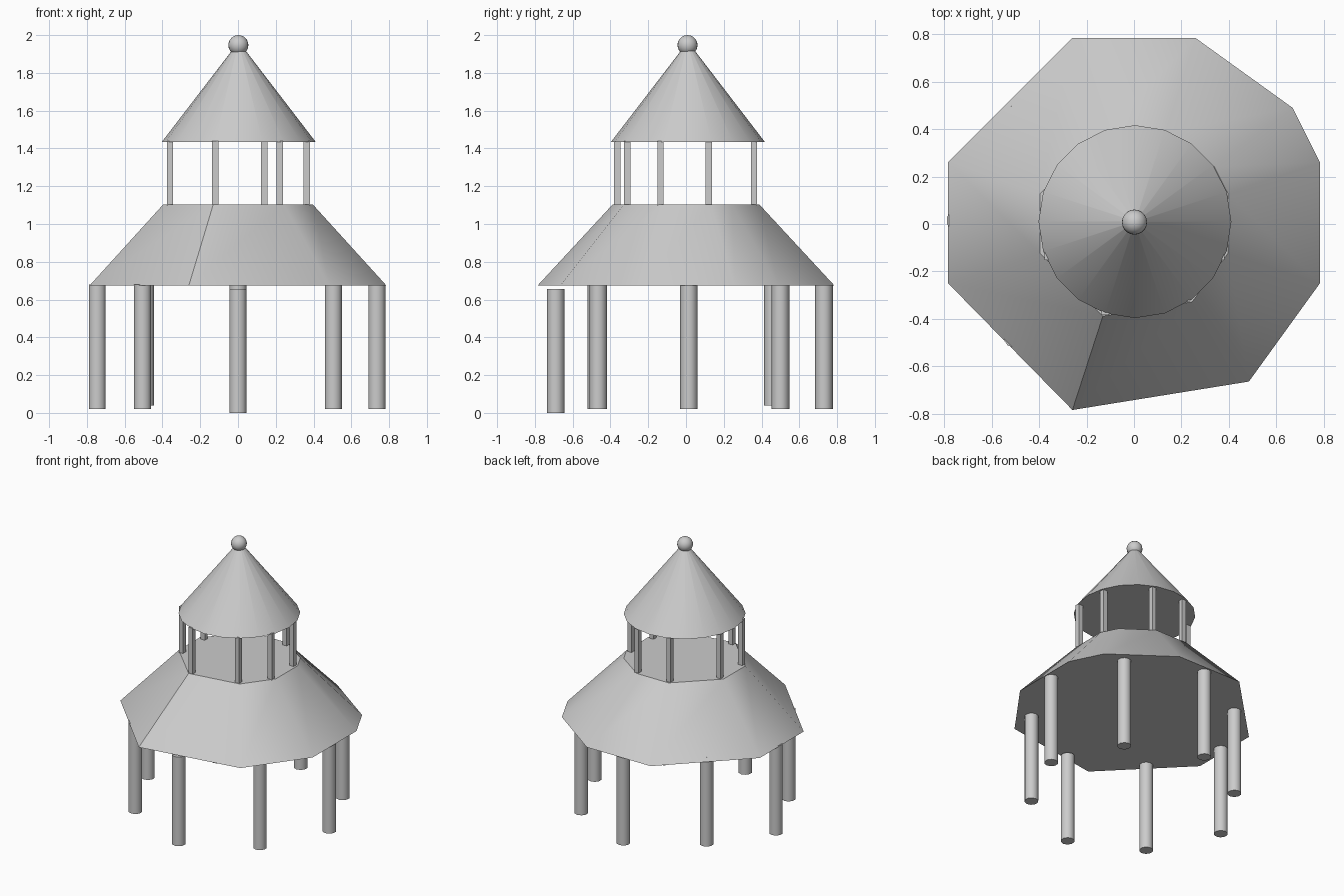
import bpy, bmesh, math

if "Cube" in bpy.data.objects:
    bpy.data.objects.remove(bpy.data.objects["Cube"])


def make_object(name, bm, smooth=36):
    bmesh.ops.recalc_face_normals(bm, faces=bm.faces)
    mesh = bpy.data.meshes.new(name)
    bm.to_mesh(mesh)
    bm.free()
    ob = bpy.data.objects.new(name, mesh)
    bpy.context.collection.objects.link(ob)
    if smooth:
        bpy.ops.object.select_all(action='DESELECT')
        ob.select_set(True)
        bpy.context.view_layer.objects.active = ob
        bpy.ops.object.shade_smooth_by_angle(angle=math.radians(smooth))
    return ob


def cone(name, x, y, z0, z1, r0, r1, sides, smooth=38):
    bm = bmesh.new()
    bmesh.ops.create_cone(bm, cap_ends=True, segments=sides,
                          radius1=r0, radius2=r1, depth=z1 - z0)
    bmesh.ops.translate(bm, verts=bm.verts, vec=(x, y, (z0 + z1) / 2))
    return make_object(name, bm, smooth)


# Lower roof: uneven polygon, closed top and bottom, upper rim half the size
outline = [(-0.26, -0.785), (0.485, -0.665), (0.785, -0.25), (0.785, 0.26),
           (0.67, 0.49), (0.26, 0.785), (-0.26, 0.785), (-0.785, 0.26),
           (-0.785, -0.25)]
bm = bmesh.new()
low = [bm.verts.new((x, y, 0.675)) for x, y in outline]
top = [bm.verts.new((x * 0.505, y * 0.495, 1.103)) for x, y in outline]
bm.faces.new(low[::-1])
bm.faces.new(top)
n = len(outline)
for i in range(n):
    j = (i + 1) % n
    bm.faces.new((low[i], low[j], top[j], top[i]))
make_object("lower_roof", bm)

# Lower columns: x, y, base height, top height
columns = [(0, -0.69, 0.0, 0.657), (0.505, -0.465, 0.02, 0.68),
           (0.735, 0.015, 0.02, 0.68), (0.505, 0.5, 0.02, 0.68),
           (0, 0.73, 0.02, 0.68), (-0.49, 0.46, 0.04, 0.7),
           (-0.745, 0.015, 0.02, 0.68), (-0.505, -0.475, 0.02, 0.68)]
for i, (x, y, z0, z1) in enumerate(columns):
    cone(f"lower_column_{i + 1}", x, y, z0, z1, 0.047, 0.047, 10)

# Slim square posts of the lantern, set inside the upper rim
posts = [(-0.12, -0.365), (0.22, -0.31), (0.365, -0.135), (0.365, 0.12),
         (0.14, 0.36), (-0.12, 0.36), (-0.36, 0.12), (-0.36, -0.135)]
for i, (x, y) in enumerate(posts):
    bm = bmesh.new()
    bmesh.ops.create_cube(bm, size=1)
    for v in bm.verts:
        v.co = (x + v.co.x * 0.034, y + v.co.y * 0.034, 1.268 + v.co.z * 0.345)
    make_object(f"lantern_post_{i + 1}", bm, None)

# Upper conical roof and ball finial
cone("upper_roof", 0.004, 0.01, 1.435, 1.955, 0.407, 0.008, 20)
bm = bmesh.new()
bmesh.ops.create_uvsphere(bm, u_segments=20, v_segments=12, radius=0.053)
bmesh.ops.translate(bm, verts=bm.verts, vec=(0.002, 0.008, 1.947))
make_object("ball_finial", bm)
